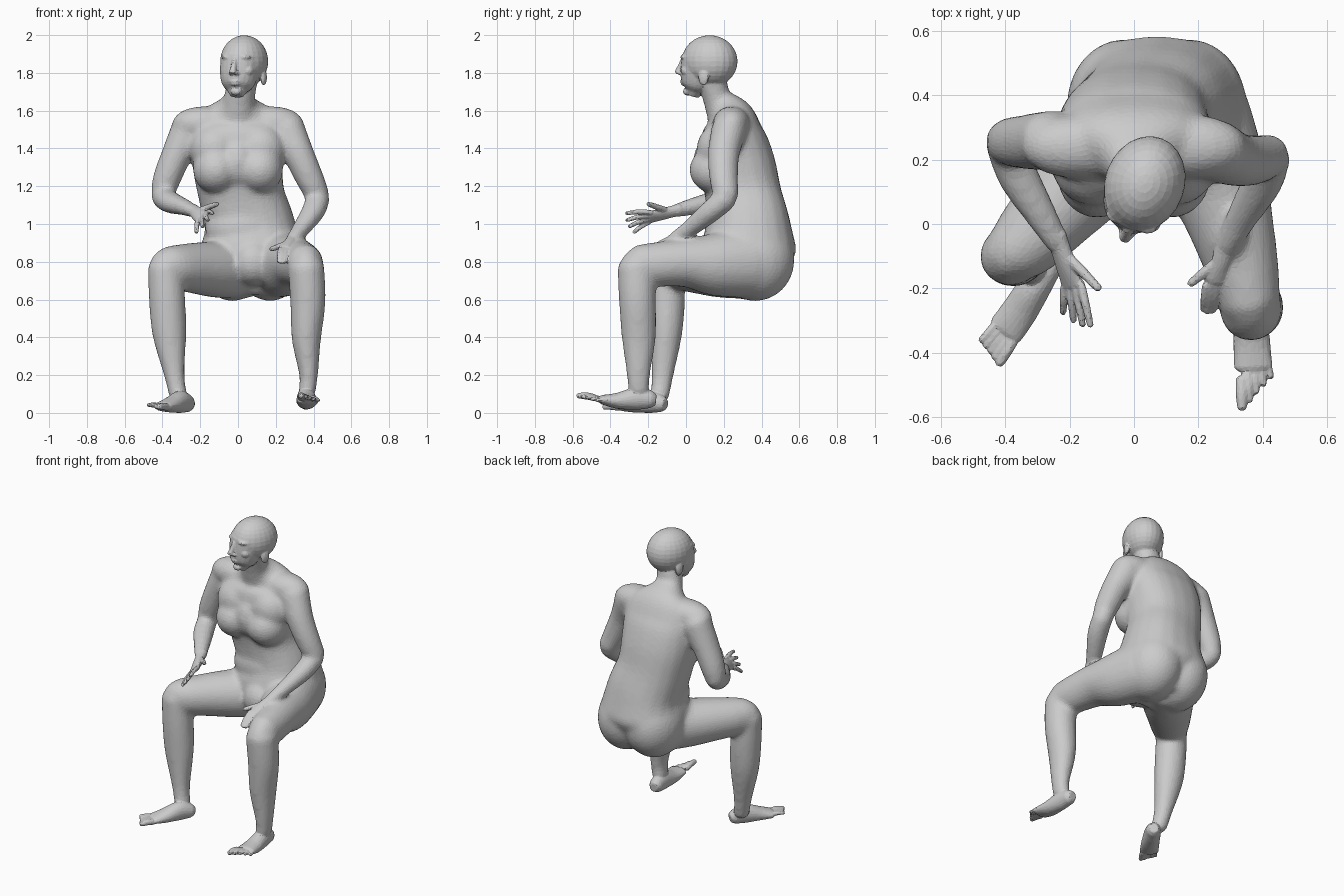
import bpy
import bmesh
import math
from mathutils import Matrix, Vector

cube = bpy.data.objects.get("Cube")
if cube:
    bpy.data.objects.remove(cube, do_unlink=True)

UP = Vector((0, 0, 1))
BACK = Vector((0, 1, 0))
SIDES = 20
STEPS = 5

skin = bpy.data.materials.new("plain grey")
skin.use_nodes = True
grey = (0.6, 0.6, 0.6, 1)
skin.diffuse_color = grey
skin.node_tree.nodes["Principled BSDF"].inputs["Base Color"].default_value = grey

bm = bmesh.new()


def spline(a, b, c, d, t):
    """Catmull-Rom blend of four section tuples."""
    return [0.5 * (2 * q + (r - p) * t + (2 * p - 5 * q + 4 * r - s) * t * t
                   + (3 * q - p - 3 * r + s) * t ** 3)
            for p, q, r, s in zip(a, b, c, d)]


def tube(sections, ref=None, place=Matrix(), boxy=1):
    """Closed, rounded limb through (x, y, z, half width, half depth) sections."""
    padded = [sections[0]] + list(sections) + [sections[-1]]
    rows = [spline(*padded[i:i + 4], k / STEPS)
            for i in range(len(sections) - 1) for k in range(STEPS)]
    rows.append(list(sections[-1]))
    centres = [Vector(r[:3]) for r in rows]
    if ref is None:
        run = (centres[-1] - centres[0]).normalized()
        ref = BACK if abs(run.z) > 0.7 else UP
    rings = []

    def bend(value):
        return math.copysign(abs(value) ** boxy, value)

    def add_ring(centre, tangent, a, b):
        side = ref.cross(tangent).normalized()
        other = tangent.cross(side)
        turns = [math.tau * s / SIDES for s in range(SIDES)]
        rings.append([bm.verts.new(place @ (centre + side * a * bend(math.cos(t))
                                            + other * b * bend(math.sin(t)))) for t in turns])

    last = len(rows) - 1
    for i, (*_, a, b) in enumerate(rows):
        tangent = (centres[min(i + 1, last)] - centres[max(i - 1, 0)]).normalized()
        bulge = tangent * min(a, b) * 0.6
        if i == 0:
            add_ring(centres[i] - bulge, tangent, a * 0.65, b * 0.65)
        add_ring(centres[i], tangent, a, b)
        if i == last:
            add_ring(centres[i] + bulge, tangent, a * 0.65, b * 0.65)
    for low, high in zip(rings, rings[1:]):
        for s in range(SIDES):
            n = (s + 1) % SIDES
            bm.faces.new((low[s], low[n], high[n], high[s]))
    bm.faces.new(rings[0][::-1])
    bm.faces.new(rings[-1])


def ball(centre, radii, place=Matrix()):
    """Ellipsoid muscle or feature."""
    matrix = place @ Matrix.Translation(centre) @ Matrix.Diagonal((*radii, 1))
    bmesh.ops.create_uvsphere(bm, u_segments=24, v_segments=16, radius=1, matrix=matrix)


def digit(start, end, radius, lift=0.0):
    """Finger or toe with a slight bend."""
    start, end = Vector(start), Vector(end)
    middle = (start + end) / 2 + UP * lift
    tube([(*start, radius, radius), (*middle, radius, radius),
          (*end, radius * 0.8, radius * 0.8)])


def hand(wrist, knuckles, across, first_tip, last_tip, thumb_tip):
    """Palm, four fanned fingers and a thumb."""
    wrist, knuckles, across = Vector(wrist), Vector(knuckles), Vector(across)
    first_tip, last_tip = Vector(first_tip), Vector(last_tip)
    run = knuckles - wrist
    width = across.length / 2
    tube([(*(wrist - run * 0.3), 0.034, 0.03), (*wrist, 0.033, 0.027),
          (*(wrist + run * 0.5), width * 0.9, 0.023),
          (*knuckles, width, 0.016)], ref=run.cross(across).normalized())
    for f in range(4):
        t = f / 3
        reach = 0.015 * math.sin(math.pi * t)
        tip = first_tip.lerp(last_tip, t) + run.normalized() * reach
        digit(knuckles + across * (t - 0.5) * 0.85, tip, 0.0125, 0.006)
    digit(wrist + run * 0.3 - across * 0.25, thumb_tip, 0.015)


def foot(sections, big_tip, little_tip):
    """Heel to ball of the foot, then five toes."""
    tube(sections)
    ball_end = Vector(sections[-1][:3])
    big_tip, little_tip = Vector(big_tip), Vector(little_tip)
    across = little_tip - big_tip
    for t in range(5):
        k = t / 4
        tip = big_tip.lerp(little_tip, k)
        root = ball_end + across * (k - 0.5) * 0.8
        digit(root, tip, 0.018 - 0.006 * min(1, k * 2), 0.004)


def blended(name, voxel, passes, plump, ratio):
    """Fuse the parts built so far into one softened surface."""
    source = bpy.data.meshes.new(name)
    bm.to_mesh(source)
    obj = bpy.data.objects.new(name, source)
    bpy.context.collection.objects.link(obj)
    fuse = obj.modifiers.new("fuse", "REMESH")
    fuse.mode = "VOXEL"
    fuse.voxel_size = voxel
    soften = obj.modifiers.new("soften", "SMOOTH")
    soften.factor = 0.5
    soften.iterations = passes
    swell = obj.modifiers.new("swell", "DISPLACE")
    swell.mid_level = 0
    swell.strength = plump
    reduce = obj.modifiers.new("reduce", "DECIMATE")
    reduce.ratio = ratio
    evaluated = obj.evaluated_get(bpy.context.evaluated_depsgraph_get())
    result = bpy.data.meshes.new_from_object(evaluated)
    bpy.data.objects.remove(obj, do_unlink=True)
    return result


# Torso, from seat to collar
tube([(.07, .335, .76, .22, .2), (.07, .33, .86, .265, .25),
      (.06, .33, 1, .235, .218), (.02, .305, 1.15, .222, .198), (0, .275, 1.31, .235, .195),
      (0, .25, 1.46, .24, .17), (0, .24, 1.56, .22, .125), (0, .2, 1.63, .11, .085)], boxy=.85)
ball((.03, .235, .98), (.2, .132, .14))
ball((.08, .15, .8), (.11, .12, .12))
ball((0, .155, 1.33), (.1, .115, .14))
for side in (-1, 1):
    # Chest, shoulder and buttock of each side
    ball((side * .115, .152, 1.29), (.12, .13, .12))
    ball((side * .12, .18, 1.4), (.13, .12, .13))
    ball((side * .18, .24, 1.535), (.165, .095, .088))
    ball((.07 + side * .1, .365, .81), (.175, .205, .21))

# Neck
tube([(0, .2, 1.56, .095, .08), (.006, .165, 1.66, .079, .069), (.028, .135, 1.78, .076, .074)])

# Right arm
tube([(-.25, .26, 1.51, .1, .09), (-.32, .255, 1.38, .078, .083),
      (-.378, .255, 1.24, .07, .073), (-.402, .255, 1.15, .056, .06)])
tube([(-.402, .25, 1.15, .056, .058), (-.36, .15, 1.12, .06, .055),
      (-.29, .03, 1.095, .047, .042), (-.23, -.07, 1.07, .034, .03)])

# Left arm
tube([(.25, .23, 1.51, .1, .09), (.318, .2, 1.38, .079, .08),
      (.382, .2, 1.24, .07, .072), (.424, .215, 1.15, .059, .062)])
tube([(.424, .21, 1.14, .059, .06), (.398, .13, 1.07, .06, .055),
      (.335, .02, .98, .046, .042), (.285, -.08, .915, .033, .03)])

# Right leg
tube([(.02, .34, .78, .165, .17), (-.11, .19, .765, .155, .148), (-.22, .07, .77, .135, .132),
      (-.33, -.05, .775, .112, .114), (-.385, -.095, .78, .09, .1)])
tube([(-.385, -.1, .78, .09, .085), (-.375, -.1, .6, .092, .09), (-.363, -.105, .42, .086, .08),
      (-.336, -.125, .2, .05, .054), (-.315, -.14, .09, .045, .048)])

# Left leg
tube([(.195, .33, .8, .165, .185), (.255, .15, .79, .155, .163), (.3, 0, .8, .13, .127),
      (.34, -.15, .79, .107, .114), (.36, -.255, .785, .09, .105)])
tube([(.36, -.262, .78, .092, .097), (.37, -.257, .6, .09, .094), (.362, -.25, .4, .074, .086),
      (.374, -.252, .2, .045, .058), (.363, -.25, .11, .042, .055)])

# Soften the trunk and limbs, then add the finer parts to them
trunk = blended("trunk", 0.014, 14, 0.004, 1)
bm.clear()
bm.from_mesh(trunk)

# Head, turned a little towards its right
head = Matrix.Translation((.033, .125, 1.865)) @ Matrix.Rotation(math.radians(-20), 4, "Z")
ball((0, 0, 0), (.123, .15, .137), head)
tube([(-.008, -.088, -.158, .052, .045), (-.008, -.078, -.125, .084, .08),
      (-.006, -.062, -.06, .102, .097), (0, -.05, .025, .106, .098)], place=head)
tube([(0, -.146, .01, .012, .014), (0, -.164, -.03, .014, .016),
      (0, -.182, -.057, .018, .013)], place=head)
ball((0, -.144, -.106), (.032, .018, .008), head)
ball((0, -.141, -.12), (.028, .018, .009), head)
ball((0, -.125, -.16), (.03, .022, .02), head)
for side in (-1, 1):
    ball((side * .045, -.122, .022), (.037, .024, .012), head)
    ball((side * .055, -.106, -.05), (.035, .032, .03), head)
    ball((side * .014, -.162, -.062), (.012, .014, .01), head)
    ball((side * .108, .005, -.085), (.014, .028, .042), head)

# Hands
hand((-.23, -.07, 1.07), (-.19, -.19, 1.04), (-.06, -.01, -.06),
     (-.135, -.315, 1.06), (-.22, -.275, .96), (-.11, -.2, 1.11))
hand((.285, -.08, .915), (.25, -.175, .875), (.06, .03, .01),
     (.215, -.265, .805), (.265, -.255, .805), (.175, -.185, .87))

# Feet
foot([(-.265, -.13, .052, .042, .044), (-.305, -.19, .062, .05, .058),
      (-.355, -.27, .047, .055, .041), (-.398, -.33, .038, .057, .025)],
     (-.418, -.432, .035), (-.475, -.362, .045))
foot([(.355, -.185, .075, .042, .045), (.36, -.26, .08, .048, .058),
      (.365, -.36, .068, .056, .042), (.37, -.445, .074, .059, .024)],
     (.335, -.57, .095), (.425, -.475, .07))

# One faceted skin
final = blended("skin", 0.006, 4, 0.001, 0.08)
bm.free()
final.name = "body"
final.materials.clear()
final.materials.append(skin)
for face in final.polygons:
    face.material_index = 0
    face.use_smooth = False
floor = min(v.co.z for v in final.vertices)
for v in final.vertices:
    v.co.z -= floor
body = bpy.data.objects.new("body", final)
bpy.context.collection.objects.link(body)
